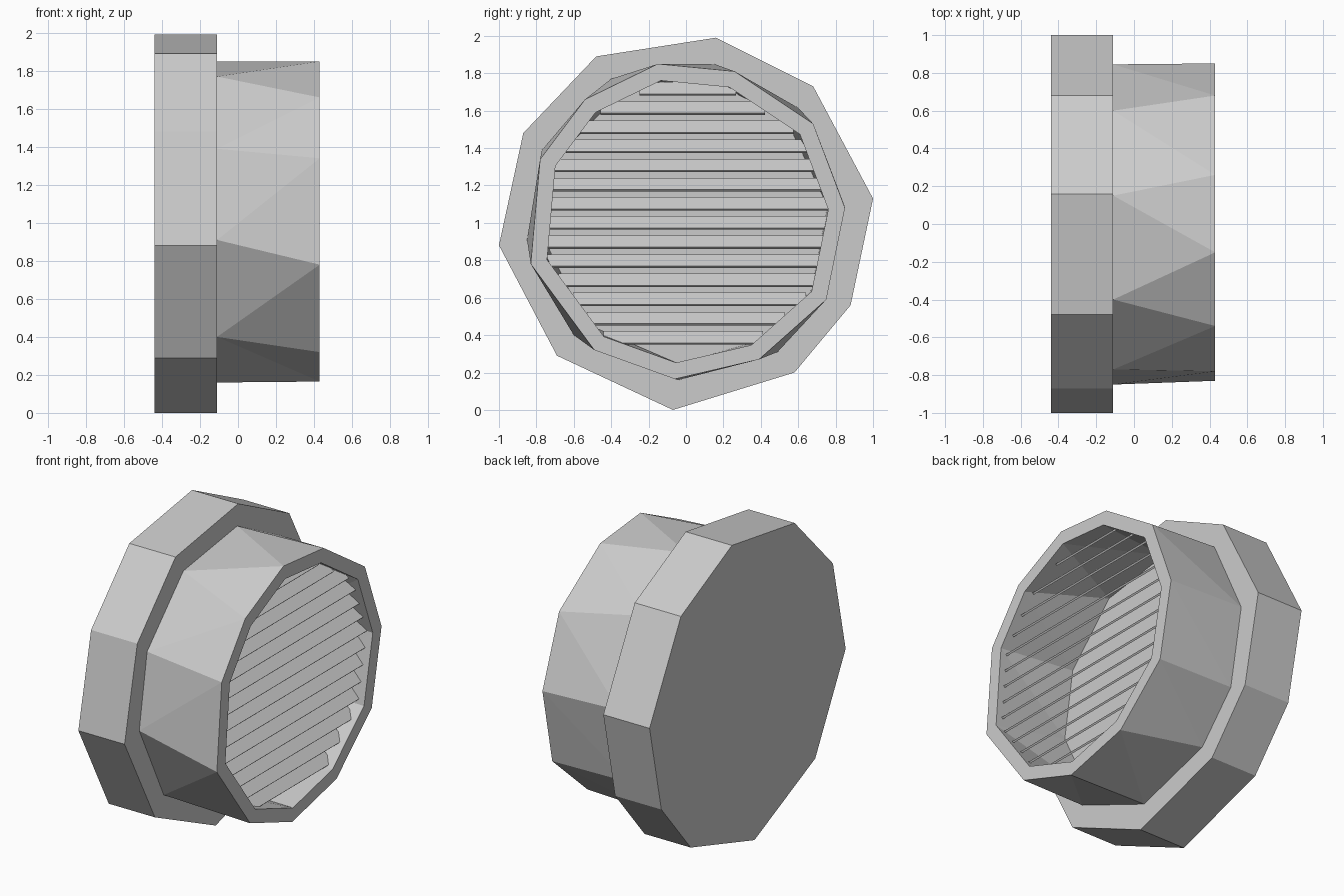
import bpy, bmesh, math

if "Cube" in bpy.data.objects:
    bpy.data.objects.remove(bpy.data.objects["Cube"])

CZ = 1.0  # height of the vent axis
BACK, FLANGE_X, MOUTH = -0.44, -0.11, 0.43

# Outlines as (y, z), counter-clockwise seen from +x
FLANGE = [(1.0, 1.13), (0.68, 1.73), (0.16, 1.99), (-0.48, 1.89), (-0.87, 1.48),
          (-1.0, 0.88), (-0.69, 0.29), (-0.07, 0.0), (0.58, 0.2), (0.88, 0.56)]
NEAR = [(0.845, 1.1), (0.6, 1.615), (0.15, 1.85), (-0.40, 1.77), (-0.77, 1.39),
        (-0.85, 0.91), (-0.60, 0.40), (-0.04, 0.16), (0.49, 0.31), (0.75, 0.60)]
FAR = [(0.85, 1.08), (0.68, 1.53), (0.26, 1.81), (-0.15, 1.85), (-0.54, 1.66),
       (-0.78, 1.34), (-0.83, 0.78), (-0.49, 0.32), (-0.06, 0.165), (0.39, 0.27), (0.75, 0.59)]

metal = bpy.data.materials.new("light_grey")
metal.diffuse_color = (0.6, 0.6, 0.6, 1)
metal.use_nodes = True
metal.node_tree.nodes["Principled BSDF"].inputs["Base Color"].default_value = metal.diffuse_color


def finish(bm, name):
    bmesh.ops.recalc_face_normals(bm, faces=bm.faces)
    me = bpy.data.meshes.new(name)
    bm.to_mesh(me)
    bm.free()
    me.materials.append(metal)
    ob = bpy.data.objects.new(name, me)
    bpy.context.collection.objects.link(ob)
    return ob


def shrink(pts, s):
    return [(y * s, CZ + (z - CZ) * s) for y, z in pts]


def ring(bm, pts, x):
    return [bm.verts.new((x, y, z)) for y, z in pts]


def angles(pts):
    a = [math.atan2(z - CZ, y) % math.tau for y, z in pts]
    return a + [a[0] + math.tau]


def zigzag(bm, a, b, ang_a, ang_b):
    """Join two loops of different counts with triangles, ordered by angle."""
    i = j = 0
    while i < len(a) or j < len(b):
        va, vb = a[i % len(a)], b[j % len(b)]
        if j >= len(b) or (i < len(a) and ang_a[i + 1] < ang_b[j + 1]):
            i += 1
            bm.faces.new((va, vb, a[i % len(a)]))
        else:
            j += 1
            bm.faces.new((va, vb, b[j % len(b)]))


def strip(bm, a, b):
    n = len(a)
    for k in range(n):
        bm.faces.new((a[k], a[(k + 1) % n], b[(k + 1) % n], b[k]))


# Wall flange: solid ten-sided slab
bm = bmesh.new()
back, front = ring(bm, FLANGE, BACK), ring(bm, FLANGE, FLANGE_X)
bm.faces.new(back)
bm.faces.new(front)
strip(bm, back, front)
finish(bm, "wall_flange")

# Pipe: hollow faceted collar, ten sides blending into eleven
INNER_FAR = shrink(FAR, 0.895)
bm = bmesh.new()
no, fo = ring(bm, NEAR, FLANGE_X), ring(bm, FAR, MOUTH)
ni, fi = ring(bm, shrink(NEAR, 0.895), FLANGE_X), ring(bm, INNER_FAR, MOUTH)
ang_n, ang_f = angles(NEAR), angles(FAR)
zigzag(bm, no, fo, ang_n, ang_f)
zigzag(bm, ni, fi, ang_n, ang_f)
strip(bm, fo, fi)
strip(bm, no, ni)
finish(bm, "pipe_collar")


def chord(z):
    """Left and right limits of the opening at a height."""
    ys = []
    for (y0, z0), (y1, z1) in zip(INNER_FAR, INNER_FAR[1:] + INNER_FAR[:1]):
        if (z0 - z) * (z1 - z) < 0:
            ys.append(y0 + (y1 - y0) * (z - z0) / (z1 - z0))
    return min(ys) - 0.02, max(ys) + 0.02


# Louvre slats: thin boards sloping down towards the mouth
bm = bmesh.new()
for k in range(14):
    lip = 0.35 + k * 0.1023
    y0, y1 = chord(lip + 0.035)
    section = [(0.39, lip + 0.009), (0.381, lip), (0.311, lip + 0.063), (0.32, lip + 0.072)]
    ends = [[bm.verts.new((x, y, z)) for x, z in section] for y in (y0, y1)]
    for e in ends:
        bm.faces.new(e)
    strip(bm, *ends)
finish(bm, "louvre_slats")
